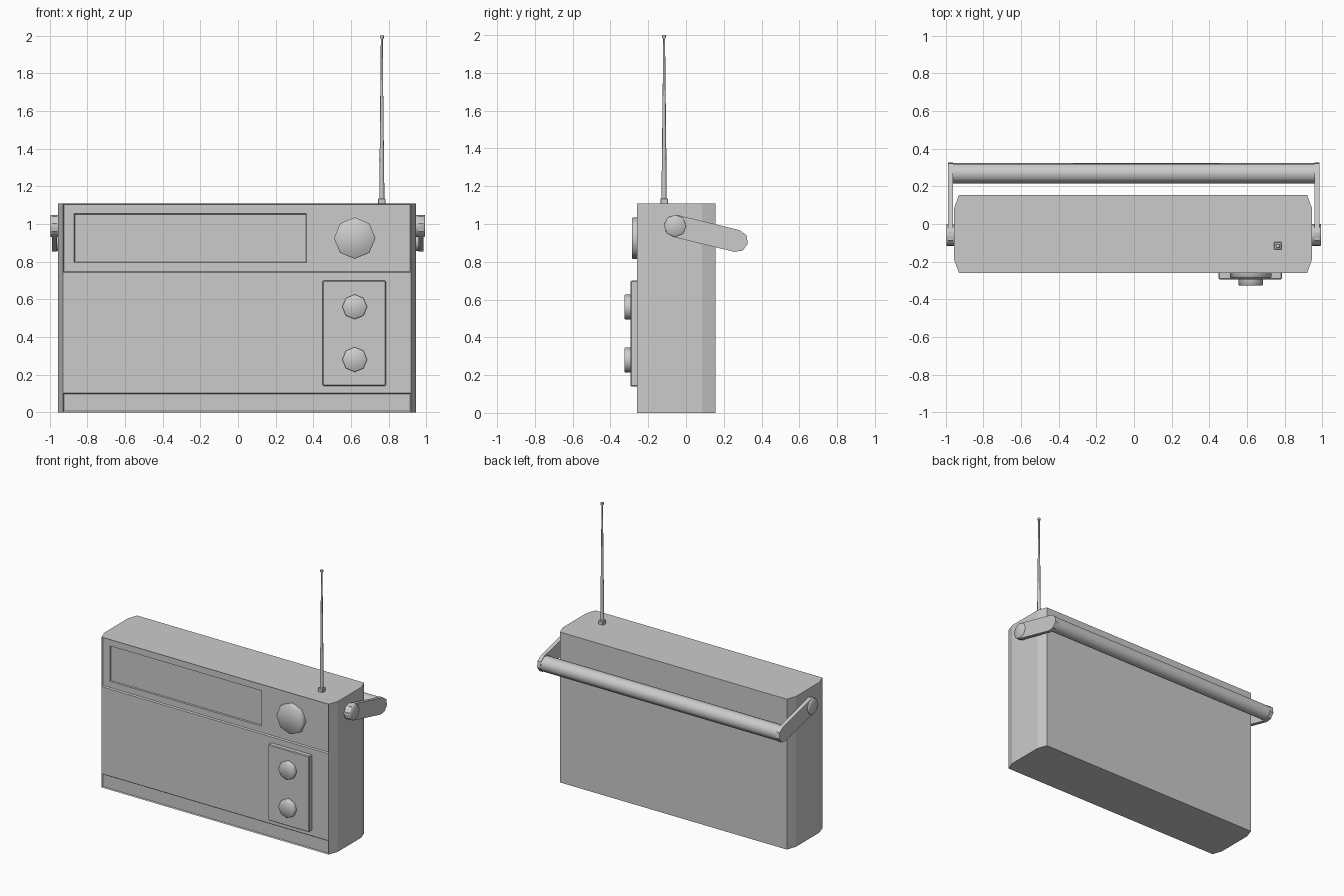
import bpy, bmesh
from math import pi, cos, sin, atan2, radians
from mathutils import Vector, Matrix

cube = bpy.data.objects.get("Cube")
if cube:
    bpy.data.objects.remove(cube, do_unlink=True)

grey = bpy.data.materials.new("plain_grey")
grey.use_nodes = True
COLOUR = (0.6, 0.6, 0.6, 1)
grey.diffuse_color = COLOUR
grey.node_tree.nodes["Principled BSDF"].inputs["Base Color"].default_value = COLOUR

MID = -0.005   # middle of the case in x
FRONT, BACK, TOP = -0.26, 0.155, 1.108


def finish(name, bm, smooth=None):
    """Turn a bmesh into an object; smooth is the sharp-edge angle."""
    bmesh.ops.recalc_face_normals(bm, faces=bm.faces)
    mesh = bpy.data.meshes.new(name)
    bm.to_mesh(mesh)
    bm.free()
    mesh.materials.append(grey)
    if smooth:
        mesh.shade_smooth()
        mesh.set_sharp_from_angle(angle=radians(smooth))
    obj = bpy.data.objects.new(name, mesh)
    bpy.context.collection.objects.link(obj)
    return obj


def prism(outline, offset):
    """Extrude a closed outline of points along offset."""
    bm = bmesh.new()
    face = bm.faces.new([bm.verts.new(p) for p in outline])
    new = bmesh.ops.extrude_face_region(bm, geom=[face])["geom"]
    bmesh.ops.translate(bm, vec=offset, verts=[v for v in new if isinstance(v, bmesh.types.BMVert)])
    return bm


def box(name, lo, hi, bevel=0):
    lo, hi = Vector(lo), Vector(hi)
    bm = bmesh.new()
    bmesh.ops.create_cube(bm, size=1, matrix=Matrix.Translation((lo + hi) / 2) @ Matrix.Diagonal((*(hi - lo), 1)))
    if bevel:
        bmesh.ops.bevel(bm, geom=bm.edges[:], offset=bevel, segments=1, affect="EDGES")
    return finish(name, bm)


def rod(name, start, end, r1, r2=None, bevel=0, turn=0):
    """Eight-sided smooth cylinder or cone between two points."""
    start, end = Vector(start), Vector(end)
    axis = end - start
    bm = bmesh.new()
    spin = axis.to_track_quat("Z", "Y").to_matrix().to_4x4() @ Matrix.Rotation(turn, 4, "Z")
    bmesh.ops.create_cone(bm, cap_ends=True, segments=8, radius1=r1, radius2=r1 if r2 is None else r2,
                          depth=axis.length, matrix=Matrix.Translation((start + end) / 2) @ spin)
    if bevel:
        tip = [e for e in bm.edges if all((v.co - end).dot(axis) > -1e-5 for v in e.verts)]
        bmesh.ops.bevel(bm, geom=tip, offset=bevel, segments=1, affect="EDGES")
    return finish(name, bm, 50)


# Case: a chamfered prism with recessed areas in its front
half = [(0.925, FRONT), (0.95, -0.19), (0.95, 0.085), (0.925, BACK)]
outline = [(MID + x, y, 0) for x, y in half] + [(MID - x, y, 0) for x, y in reversed(half)]
case = prism(outline, (0, 0, TOP))
bmesh.ops.recalc_face_normals(case, faces=case.faces)


def front_face(z, x=MID):
    """Frontmost face that covers the given point."""
    for f in case.faces:
        c = [v.co for v in f.verts]
        if (f.normal.y < -0.99 and min(p.x for p in c) < x < max(p.x for p in c)
                and min(p.z for p in c) < z < max(p.z for p in c)):
            return f


def split(z, point, normal, x=MID):
    f = front_face(z, x)
    bmesh.ops.bisect_plane(case, geom=[f, *f.edges, *f.verts], plane_co=point, plane_no=normal)
    case.normal_update()


def recess(z, width, depth, x=MID):
    bmesh.ops.inset_individual(case, faces=[front_face(z, x)], thickness=width, depth=-depth)
    case.normal_update()


split(0.5, (0, 0, 0.743), (0, 0, 1))
split(0.5, (0, 0, 0.102), (0, 0, 1))
recess(0.92, 0.008, 0.01)
recess(0.05, 0.008, 0.008)
for edge in (-0.87, 0.365):
    split(0.92, (edge, 0, 0), (1, 0, 0), -0.2)
for edge in (0.795, 1.055):
    split(0.92, (0, 0, edge), (0, 0, 1), -0.2)
recess(0.92, 0.005, 0.008, -0.2)
finish("case", case)

# Tuning dial, knob plate and two knobs
rod("tuning_dial", (0.62, FRONT + 0.012, 0.925), (0.62, -0.286, 0.925), 0.11, bevel=0.004)
box("knob_plate", (0.45, -0.294, 0.14), (0.785, FRONT + 0.01, 0.70), 0.005)
for name, z in (("upper_knob", 0.56), ("lower_knob", 0.28)):
    rod(name, (0.62, -0.29, z), (0.62, -0.326, z), 0.066, bevel=0.004)

# Carrying handle: two arms with pivots and a round grip
PIVOT, GRIP, RADIUS = Vector((-0.058, 0.99)), Vector((0.27, 0.91)), 0.059
tilt = atan2(GRIP.y - PIVOT.y, GRIP.x - PIVOT.x)
for name, side in (("left", 1), ("right", -1)):
    def across(d):
        return MID + 0.003 + side * d
    arm = []
    for centre, first in ((GRIP, -pi / 2), (PIVOT, pi / 2)):
        for i in range(5):
            a = tilt + first + i * pi / 4
            arm.append((across(0.96), centre.x + RADIUS * cos(a), centre.y + RADIUS * sin(a)))
    finish(name + "_handle_arm", prism(arm, (side * 0.027, 0, 0)))
    rod(name + "_handle_pivot", (across(0.94), *PIVOT), (across(0.995), *PIVOT), RADIUS, bevel=0.003)
rod("handle_grip", (MID - 0.96, *GRIP), (MID + 0.965, *GRIP), RADIUS - 0.003, turn=tilt)

# Telescopic aerial on a small square foot
AX, AY = 0.764, -0.116
box("aerial_foot", (AX - 0.02, AY - 0.02, TOP - 0.01), (AX + 0.02, AY + 0.02, 1.135), 0.003)
sections = [(1.13, 1.4, 0.0135), (1.4, 1.68, 0.0105), (1.68, 1.985, 0.0075)]
for i, (low, high, r) in enumerate(sections):
    rod(f"aerial_section_{i + 1}", (AX, AY, low), (AX, AY, high), r, r - 0.002)
rod("aerial_tip", (AX, AY, 1.985), (AX, AY, 2.0), 0.011)
